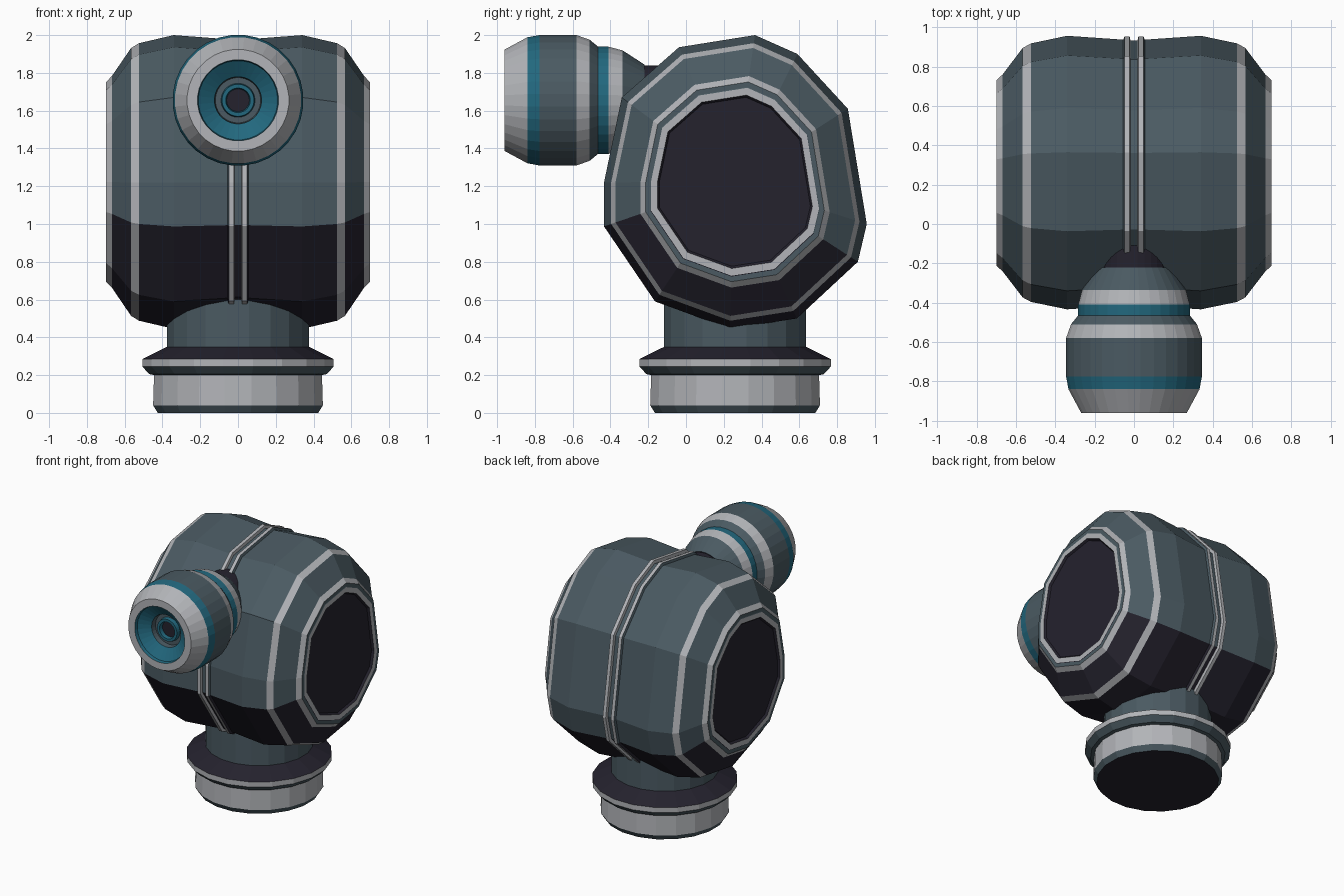
import bpy, bmesh, math
from mathutils import Vector

cube = bpy.data.objects.get("Cube")
if cube:
    bpy.data.objects.remove(cube)


def material(name, rgb):
    m = bpy.data.materials.new(name)
    m.use_nodes = True
    m.diffuse_color = (*rgb, 1)
    m.node_tree.nodes["Principled BSDF"].inputs["Base Color"].default_value = (*rgb, 1)
    return m


SLATE, NAVY, WHITE, TEAL = range(4)
PALETTE = [
    material("slate", (.069, .102, .122)),
    material("dark_navy", (.018, .016, .027)),
    material("light_grey", (.445, .456, .479)),
    material("teal", (.016, .138, .209)),
]


def skin(name, rings, colours, cap_start=None, cap_end=None, rule=None):
    """Join consecutive rings with quads, one colour per band."""
    bm = bmesh.new()
    loops = [[bm.verts.new(p) for p in ring] for ring in rings]
    n = len(loops[0])
    for a, b, colour in zip(loops, loops[1:], colours):
        for i in range(n):
            j = (i + 1) % n
            bm.faces.new((a[i], a[j], b[j], b[i])).material_index = colour
    for loop, colour in ((loops[0], cap_start), (loops[-1], cap_end)):
        if colour is not None:
            bm.faces.new(loop).material_index = colour
    bmesh.ops.recalc_face_normals(bm, faces=bm.faces)
    if rule:
        for f in bm.faces:
            f.normal_update()
            rule(f)
    mesh = bpy.data.meshes.new(name)
    bm.to_mesh(mesh)
    bm.free()
    for m in PALETTE:
        mesh.materials.append(m)
    ob = bpy.data.objects.new(name, mesh)
    bpy.context.collection.objects.link(ob)
    return ob


def lathe(name, profile, colours, centre, axis, sides, **caps):
    """Turn (radius, position) pairs around the Y or Z axis."""
    rings = []
    for r, t in profile:
        ring = []
        for k in range(sides):
            a = math.tau * (k + .5) / sides
            u, v = r * math.cos(a), r * math.sin(a)
            ring.append(Vector(centre) + Vector((u, v, t) if axis == "Z" else (u, t, v)))
        rings.append(ring)
    return skin(name, rings, colours, **caps)


# Body: an irregular outline scaled along x, mirrored to both sides
outline = [(.365, 2.0), (.59, 1.90), (.857, 1.61), (.957, 1.0), (.91, .80), (.587, .50),
           (.233, .445), (-.164, .59), (-.434, .987), (-.434, 1.22), (-.34, 1.67), (-.037, 1.936)]
mid_y, mid_z = .255, 1.225


def section(x, s):
    return [(x, mid_y + s * (y - mid_y), mid_z + s * (z - mid_z)) for y, z in outline]


def dark_underside(f):
    n = f.normal
    flat = math.hypot(n.y, n.z)
    if f.material_index == SLATE and flat > .3 and n.z / flat < -.4:
        f.material_index = NAVY


stations = [(0, .965), (.018, .965), (.022, .995), (.048, .995), (.055, .972), (.34, 1.0),
            (.524, .945), (.566, .912), (.668, .72), (.698, .68), (.698, .645), (.70, .64),
            (.70, .59), (.685, .575)]
bands = [SLATE, WHITE, WHITE, SLATE, SLATE, SLATE, WHITE, SLATE, WHITE, SLATE, SLATE, WHITE, NAVY]
body = skin("body", [section(x, s) for x, s in stations], bands, cap_end=NAVY, rule=dark_underside)
body.modifiers.new("mirror", "MIRROR").use_clip = True

# Pedestal with a flared collar and a neck running into the body
lathe("pedestal",
      [(.43, 0), (.455, .04), (.45, .20), (.475, .205), (.513, .245), (.513, .285), (.38, .35), (.38, .72)],
      [SLATE, WHITE, SLATE, SLATE, WHITE, NAVY, SLATE],
      (0, .26, 0), "Z", 20, cap_start=NAVY, cap_end=SLATE)

# Eye barrel: from the inner pupil, out over the rim, back to the mounting rod
lathe("eye_barrel",
      [(.06, -.84), (.065, -.87), (.085, -.87), (.09, -.84), (.12, -.84), (.125, -.88), (.21, -.935),
       (.215, -.96), (.27, -.96), (.335, -.84), (.347, -.775), (.347, -.58), (.322, -.51),
       (.285, -.465), (.285, -.41), (.265, -.335), (.19, -.22), (.185, -.22), (.185, .05)],
      [TEAL, TEAL, TEAL, SLATE, SLATE, TEAL, TEAL, WHITE, WHITE, TEAL, SLATE, WHITE,
       SLATE, TEAL, WHITE, SLATE, NAVY, NAVY],
      (0, 0, 1.655), "Y", 32, cap_start=NAVY, cap_end=NAVY)
